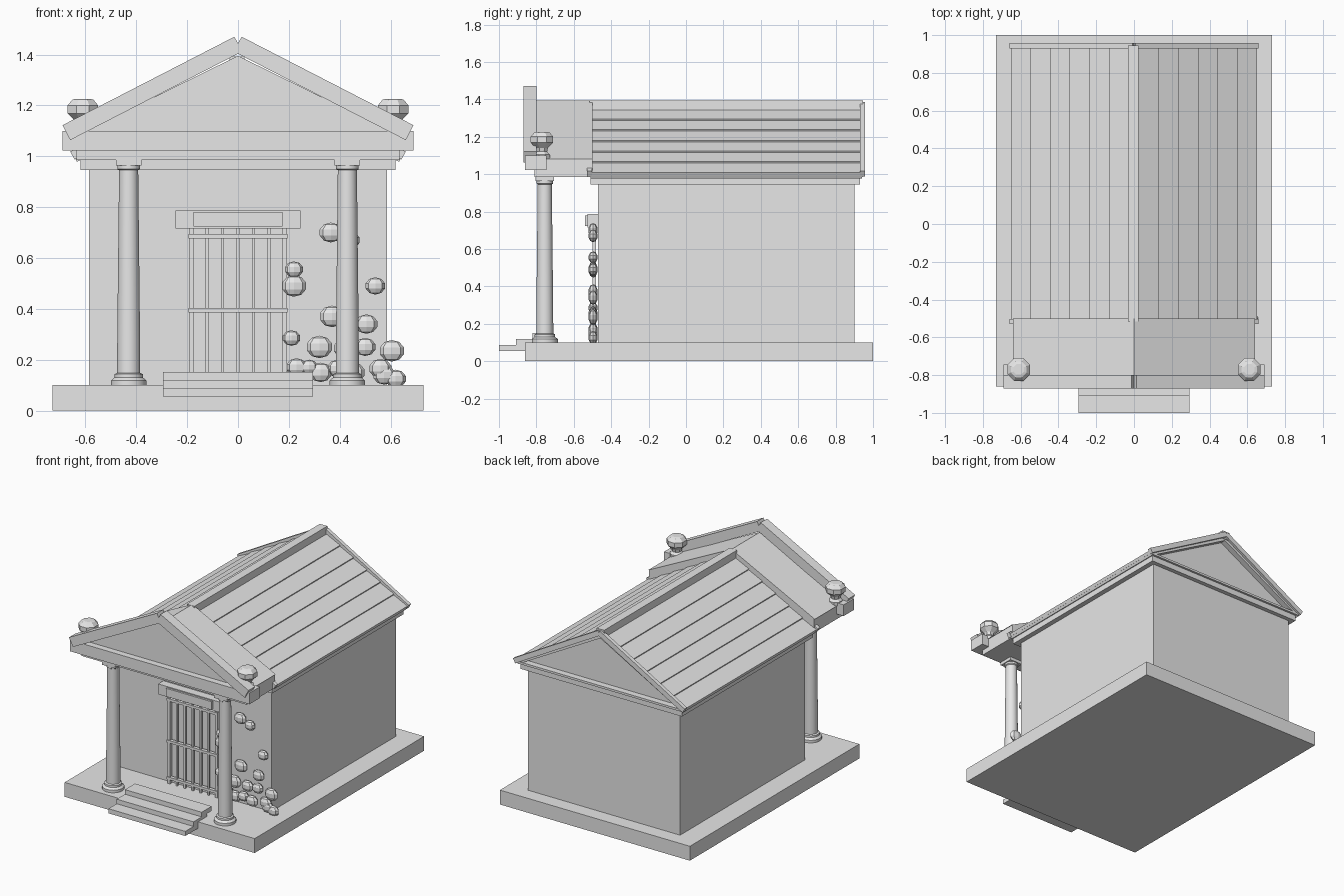
import bpy, bmesh, math
from mathutils import Matrix, Vector

if "Cube" in bpy.data.objects:
    bpy.data.objects.remove(bpy.data.objects["Cube"])

stone = bpy.data.materials.new("grey_stone")
stone.diffuse_color = (0.8, 0.8, 0.8, 1)
stone.use_nodes = True
stone.node_tree.nodes["Principled BSDF"].inputs["Base Color"].default_value = stone.diffuse_color


def finish(name, bm, smooth=False):
    bmesh.ops.recalc_face_normals(bm, faces=bm.faces)
    me = bpy.data.meshes.new(name)
    bm.to_mesh(me)
    bm.free()
    me.materials.append(stone)
    ob = bpy.data.objects.new(name, me)
    bpy.context.collection.objects.link(ob)
    if smooth:
        bpy.ops.object.select_all(action='DESELECT')
        ob.select_set(True)
        bpy.context.view_layer.objects.active = ob
        bpy.ops.object.shade_smooth_by_angle(angle=math.radians(35))
    return ob


def box(name, x0, x1, y0, y1, z0, z1):
    bm = bmesh.new()
    c = Vector(((x0 + x1) / 2, (y0 + y1) / 2, (z0 + z1) / 2))
    m = Matrix.Translation(c) @ Matrix.Diagonal((x1 - x0, y1 - y0, z1 - z0, 1))
    bmesh.ops.create_cube(bm, size=1, matrix=m)
    return finish(name, bm)


def prism(name, pts, y0, y1):
    """Extrude an x-z outline along y."""
    bm = bmesh.new()
    a = [bm.verts.new((x, y0, z)) for x, z in pts]
    b = [bm.verts.new((x, y1, z)) for x, z in pts]
    bm.faces.new(a)
    bm.faces.new(b)
    for i in range(len(a)):
        j = (i + 1) % len(a)
        bm.faces.new((a[i], a[j], b[j], b[i]))
    return finish(name, bm)


def slope_bar(name, side, p, q, thick, y0, y1):
    """Sloping bar whose top edge runs from p to q, square-cut ends."""
    p, q = Vector(p), Vector(q)
    d = (q - p).normalized()
    n = Vector((d.y, -d.x)) * thick
    return prism(name, [(side * v.x, v.y) for v in (p, q, q + n, p + n)], y0, y1)


def lathe(name, x, y, profile, sides, smooth):
    bm = bmesh.new()
    rings = []
    for r, z in profile:
        rings.append([bm.verts.new((x + r * math.cos(2 * math.pi * (k + .5) / sides),
                                    y + r * math.sin(2 * math.pi * (k + .5) / sides), z))
                      for k in range(sides)])
    for lo, hi in zip(rings, rings[1:]):
        for k in range(sides):
            j = (k + 1) % sides
            bm.faces.new((lo[k], lo[j], hi[j], hi[k]))
    bm.faces.new(rings[0])
    bm.faces.new(rings[-1])
    return finish(name, bm, smooth)


# Plinth and steps
box("plinth", -.73, .73, -.86, 1.0, 0, .10)
for i in range(3):
    z = .055 + .032 * i
    box(f"step_{i + 1}", -.295, .295, -1.0 + .09 * i, -.81 + .05 * i, z, z + .032)

# Chamber walls, cornice and gables
box("walls", -.585, .585, -.47, .90, .10, .95)
box("cornice", -.62, .62, -.51, .93, .945, .985)
box("cornice_lip", -.635, .635, -.52, .945, .985, 1.0)
prism("gable_wall", [(-.61, 1.0), (.61, 1.0), (0, 1.345)], -.47, .90)

# Main roof: slab, overlapping boards and end trims on both slopes
for s, side in ((-1, "left"), (1, "right")):
    slope_bar(f"roof_slab_{side}", s, (0, 1.355), (.645, 1.0), .025, -.51, .94)
    for i in range(6):
        a = .03 + .1035 * i
        b = a + .1035
        slope_bar(f"roof_board_{side}_{i + 1}", s, (a, 1.36 - .55 * a),
                  (b, 1.368 - .55 * b), .02, -.505, .935)
    for end, y0 in (("front", -.53), ("back", .93)):
        slope_bar(f"roof_trim_{end}_{side}", s, (.008, 1.385), (.66, 1.018), .035, y0, y0 + .027)
box("ridge_cap", -.033, .025, -.515, .945, 1.335, 1.393)

# Porch beam, roof and pediment
box("porch_beam", -.635, .635, -.81, -.50, .985, 1.08)
prism("porch_roof", [(-.64, 1.08), (.64, 1.08), (0, 1.395)], -.815, -.50)
box("entablature", -.69, .69, -.86, -.745, 1.022, 1.10)
for s, side in ((-1, "left"), (1, "right")):
    slope_bar(f"pediment_rake_{side}", s, (.014, 1.47), (.69, 1.122), .066, -.87, -.80)

# Columns and urns
shaft = [(.070, .10), (.070, .118), (.062, .125), (.056, .130), (.056, .143), (.046, .148),
         (.045, .30), (.038, .935), (.038, .945), (.045, .950), (.045, .967)]
urn = [(.045, 1.08), (.045, 1.105), (.03, 1.12), (.035, 1.14), (.065, 1.168),
       (.065, 1.20), (.045, 1.222), (.03, 1.226)]
for s, side in ((-1, "left"), (1, "right")):
    lathe(f"column_{side}", .43 * s, -.755, shaft, 24, True)
    box(f"column_block_{side}", .43 * s - .05, .43 * s + .05, -.805, -.705, .963, .987)
    lathe(f"urn_{side}", .61 * s, -.77, urn, 8, False)

# Door lintel and barred gate
box("lintel", -.245, .245, -.527, -.465, .715, .787)
box("lintel_panel", -.175, .175, -.54, -.52, .723, .78)
for i in range(7):
    x = -.183 + .061 * i
    r = .010 if i in (0, 6) else .006
    box(f"gate_bar_{i + 1}", x - r, x + r, -.50, -.50 + 2 * r, .10, .715)
for i, z in enumerate((.14, .395, .685)):
    box(f"gate_rail_{i + 1}", -.195, .195, -.506, -.482, z - .009, z + .009)

# Flattened clumps climbing the front wall: x, z, radius
clumps = [(.365, .70, .046), (.44, .67, .04), (.22, .555, .037), (.22, .49, .05),
          (.54, .49, .04), (.21, .285, .036), (.37, .37, .05), (.505, .34, .045),
          (.32, .25, .052), (.42, .245, .045), (.50, .25, .042), (.605, .235, .05),
          (.23, .17, .042), (.28, .17, .035), (.325, .15, .045), (.39, .165, .04),
          (.455, .15, .045), (.56, .165, .045), (.575, .14, .045), (.62, .125, .042)]
for i, (x, z, r) in enumerate(clumps):
    bm = bmesh.new()
    m = Matrix.Translation((x, -.497, z)) @ Matrix.Diagonal((r, .025, r * .85, 1))
    bmesh.ops.create_uvsphere(bm, u_segments=8, v_segments=5, radius=1, matrix=m)
    finish(f"wall_clump_{i + 1}", bm)
